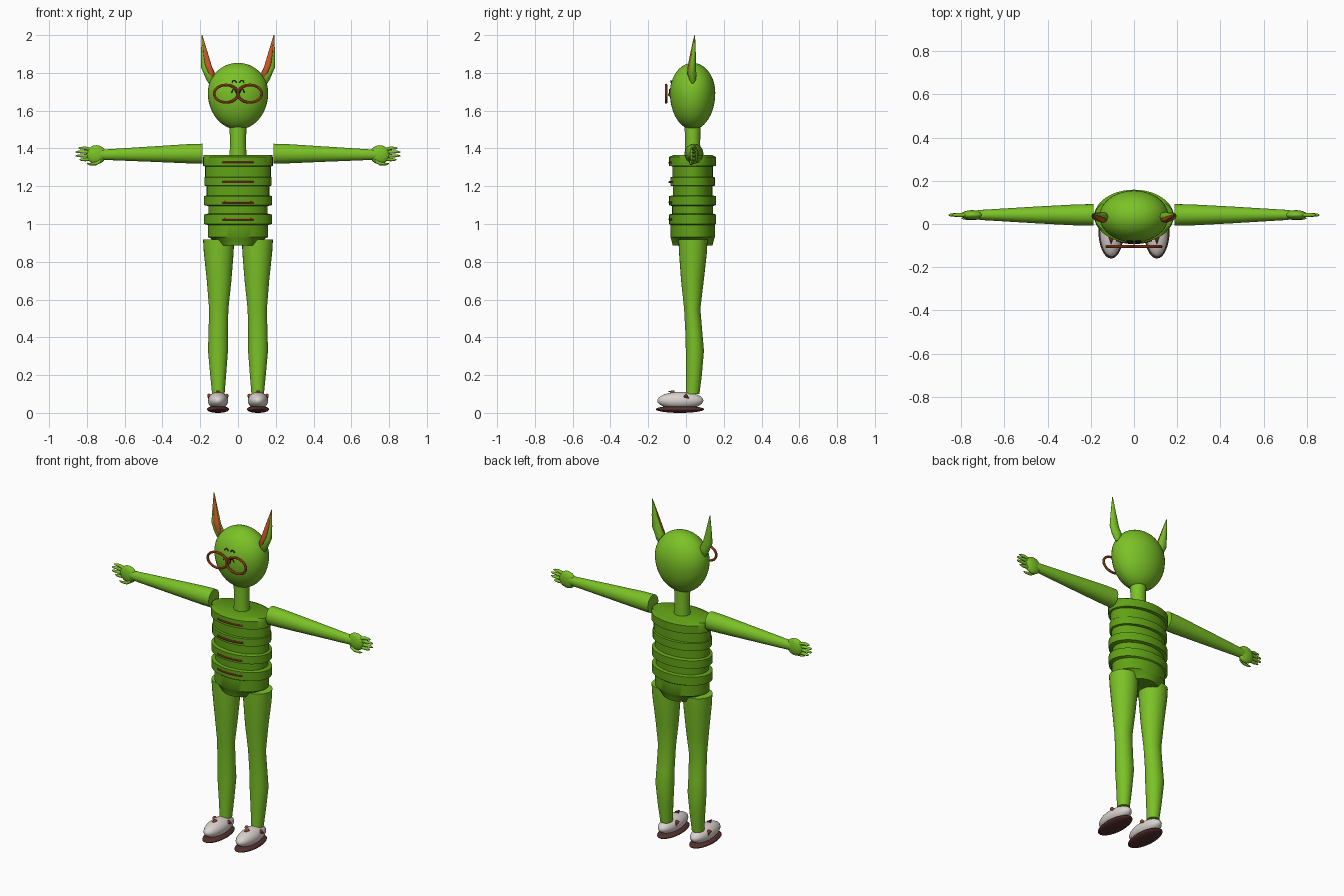
import bpy, bmesh
from math import sin, cos, pi, radians, sqrt
from mathutils import Vector

cube = bpy.data.objects.get("Cube")
if cube:
    bpy.data.objects.remove(cube, do_unlink=True)


def material(name, rgb):
    m = bpy.data.materials.new(name)
    m.use_nodes = True
    m.diffuse_color = (*rgb, 1)
    bsdf = next(n for n in m.node_tree.nodes if n.type == 'BSDF_PRINCIPLED')
    bsdf.inputs["Base Color"].default_value = (*rgb, 1)
    return m


green = material("leaf green", (0.2, 0.54, 0.02))
dark_green = material("dark green", (0.12, 0.36, 0.008))
orange = material("orange", (0.58, 0.1, 0.02))
rust = material("rust red", (0.3, 0.05, 0.025))
white = material("off white", (0.7, 0.65, 0.62))
brown = material("sole brown", (0.09, 0.03, 0.025))
black = material("near black", (0.012, 0.02, 0.01))


def finish(obj, mat):
    obj.data.materials.clear()
    obj.data.materials.append(mat)
    bpy.ops.object.select_all(action='DESELECT')
    obj.select_set(True)
    bpy.context.view_layer.objects.active = obj
    bpy.ops.object.shade_smooth_by_angle(angle=radians(40))
    return obj


def loft(name, rings, mat, axis='z', mirror=1, sides=28):
    """Skin elliptical rings (position, centre a, centre b, radius a, radius b)."""
    bm = bmesh.new()
    loops = []
    for t, a, b, ra, rb in rings:
        loop = []
        for i in range(sides):
            ang = 2 * pi * i / sides
            p, q = a + ra * cos(ang), b + rb * sin(ang)
            co = (p, q, t) if axis == 'z' else (t, p, q)
            loop.append(bm.verts.new((co[0] * mirror, co[1], co[2])))
        loops.append(loop)
    for low, high in zip(loops, loops[1:]):
        for i in range(sides):
            j = (i + 1) % sides
            bm.faces.new((low[i], low[j], high[j], high[i]))
    bm.faces.new(loops[0])
    bm.faces.new(loops[-1])
    bmesh.ops.recalc_face_normals(bm, faces=bm.faces)
    mesh = bpy.data.meshes.new(name)
    bm.to_mesh(mesh)
    bm.free()
    obj = bpy.data.objects.new(name, mesh)
    bpy.context.collection.objects.link(obj)
    return finish(obj, mat)


def ellipsoid(name, centre, radii, mat):
    bpy.ops.mesh.primitive_uv_sphere_add(segments=32, ring_count=18, location=centre)
    obj = bpy.context.object
    obj.name = name
    obj.scale = radii
    return finish(obj, mat)


def tube(name, points, radius, mat, closed=False):
    curve = bpy.data.curves.new(name, 'CURVE')
    curve.dimensions = '3D'
    curve.bevel_depth = radius
    curve.bevel_resolution = 2
    curve.use_fill_caps = True
    spline = curve.splines.new('POLY')
    spline.points.add(len(points) - 1)
    for point, co in zip(spline.points, points):
        point.co = (*co, 1)
    spline.use_cyclic_u = closed
    obj = bpy.data.objects.new(name, curve)
    bpy.context.collection.objects.link(obj)
    bpy.ops.object.select_all(action='DESELECT')
    obj.select_set(True)
    bpy.context.view_layer.objects.active = obj
    bpy.ops.object.convert(target='MESH')
    return finish(bpy.context.object, mat)


def cone(name, base, tip, radius, mat):
    axis = Vector(tip) - Vector(base)
    bpy.ops.mesh.primitive_cone_add(vertices=10, radius1=radius, radius2=0, depth=axis.length,
                                    location=(Vector(base) + Vector(tip)) / 2)
    obj = bpy.context.object
    obj.name = name
    obj.rotation_euler = axis.to_track_quat('Z', 'Y').to_euler()
    return finish(obj, mat)


MID = 0.035  # depth of the body's centre line

# Egg-shaped head and neck
head = []
for k in range(25):
    c = cos(pi * (1 - k / 24))
    r = max(sqrt(max(1 - c * c, 0)), 0.01)
    head.append((1.695 + c * (0.158 if c > 0 else 0.195), 0, MID, 0.16 * r, 0.12 * r))
loft("head", head, green, sides=40)
loft("neck", [(1.34, 0, MID, 0.046, 0.043), (1.43, 0, MID, 0.042, 0.04),
              (1.54, 0, MID, 0.046, 0.043)], green)

# Ribbed torso: each rib is (bottom, top, half width, half depth)
ribs = [(0.93, 0.995, 0.16, 0.118), (1.0, 1.05, 0.18, 0.124), (1.055, 1.095, 0.157, 0.108),
        (1.1, 1.147, 0.18, 0.124), (1.152, 1.2, 0.166, 0.104), (1.203, 1.247, 0.177, 0.118),
        (1.25, 1.305, 0.174, 0.107), (1.308, 1.355, 0.184, 0.124)]
profile = [(0.885, 0, MID, 0.105, 0.105), (0.925, 0, MID, 0.145, 0.115)]
for low, high, w, d in ribs:
    profile += [(low, 0, MID, w, d), (high, 0, MID, w, d)]
profile.append((1.366, 0, MID, 0.183, 0.1))
loft("torso", profile, dark_green, sides=40)

# Thin stripes across the chest
for n, z in enumerate((1.325, 1.222, 1.115, 1.025)):
    arc = []
    for k in range(13):
        x = -0.082 + 0.164 * k / 12
        arc.append((x, MID - 0.122 * sqrt(1 - (x / 0.181) ** 2), z))
    tube(f"chest_stripe_{n + 1}", arc, 0.006, rust)

# Face: spectacles, brows, nose
for side, s in (("left", 1), ("right", -1)):
    ring = [(s * 0.063 + 0.063 * cos(a * pi / 20), -0.105, 1.69 + 0.046 * sin(a * pi / 20))
            for a in range(40)]
    tube(f"{side}_spectacle_rim", ring, 0.007, orange, True)
    tube(f"{side}_brow", [(s * (0.02 + 0.012 * cos(a)), -0.08, 1.748 + 0.012 * sin(a))
                          for a in (0, pi / 4, pi / 2, pi * 0.75, pi)], 0.003, black)
    tube(f"{side}_face_line", [(s * x, -0.087, z) for x, z in
                               ((0.034, 1.695), (0.026, 1.712), (0.014, 1.708), (0.008, 1.69))],
         0.003, black)
ellipsoid("nose", (0, -0.087, 1.685), (0.009, 0.008, 0.009), rust)

for side, s in (("left", 1), ("right", -1)):
    # Pointed ear with a coloured inside
    loft(f"{side}_ear", [(1.745, 0.15, MID, 0.006, 0.006), (1.765, 0.145, MID, 0.023, 0.018),
                         (1.79, 0.148, 0.033, 0.031, 0.022), (1.83, 0.167, 0.034, 0.029, 0.019),
                         (1.9, 0.178, 0.04, 0.018, 0.012), (2.0, 0.19, 0.046, 0.002, 0.002)],
         green, mirror=s)
    loft(f"{side}_inner_ear", [(1.775, 0.137, 0.022, 0.006, 0.008),
                               (1.8, 0.143, 0.02, 0.017, 0.014),
                               (1.84, 0.158, 0.023, 0.018, 0.013),
                               (1.9, 0.171, 0.031, 0.013, 0.009),
                               (1.985, 0.187, 0.043, 0.003, 0.003)], orange, mirror=s)

    # Arm, palm, fingers and thumb
    loft(f"{side}_arm", [(0.188, 0.042, 1.372, 0.05, 0.053), (0.26, 0.042, 1.372, 0.049, 0.051),
                         (0.45, 0.042, 1.37, 0.039, 0.041), (0.7, 0.042, 1.367, 0.024, 0.028),
                         (0.74, 0.042, 1.367, 0.02, 0.026)], green, 'x', s)
    ellipsoid(f"{side}_palm", (s * 0.75, 0.042, 1.367), (0.052, 0.022, 0.05), green)
    for n, (z, reach) in enumerate(((0.031, 0.845), (0.012, 0.86), (-0.008, 0.86), (-0.027, 0.84))):
        root, tip = 1.367 + z * 0.8, 1.369 + z * 1.05
        loft(f"{side}_finger_{n + 1}", [(0.77, 0.042, root, 0.01, 0.01),
                                        (0.81, 0.042, tip, 0.01, 0.009),
                                        (reach - 0.01, 0.042, tip, 0.007, 0.006),
                                        (reach, 0.042, tip, 0.002, 0.002)],
             green, 'x', s, 12)
    loft(f"{side}_thumb", [(0.725, 0.03, 1.335, 0.01, 0.01), (0.75, 0.028, 1.32, 0.01, 0.009),
                           (0.785, 0.026, 1.317, 0.006, 0.006), (0.8, 0.026, 1.32, 0.002, 0.002)],
         green, 'x', s, 12)

    # Leg
    loft(f"{side}_leg", [(0.1, 0.104, 0.035, 0.033, 0.036), (0.2, 0.105, 0.042, 0.042, 0.042),
                         (0.33, 0.106, 0.047, 0.053, 0.048), (0.42, 0.105, 0.042, 0.051, 0.045),
                         (0.55, 0.102, 0.033, 0.051, 0.043), (0.7, 0.1, 0.034, 0.065, 0.06),
                         (0.85, 0.102, 0.037, 0.079, 0.074), (0.918, 0.103, 0.037, 0.082, 0.077)],
         green, mirror=s)

    # Shoe with sole and small trims
    ellipsoid(f"{side}_shoe", (s * 0.106, -0.03, 0.065), (0.053, 0.122, 0.046), white)
    ellipsoid(f"{side}_sole", (s * 0.106, -0.032, 0.019), (0.059, 0.128, 0.019), brown)
    cone(f"{side}_shoe_lace", (s * 0.106, -0.062, 0.108), (s * 0.106, -0.095, 0.115), 0.012, rust)
    for edge in (-1, 1):
        cone(f"{side}_shoe_trim_{edge + 2}", (s * 0.106 + edge * 0.045, -0.005, 0.092),
             (s * 0.106 + edge * 0.053, 0.018, 0.075), 0.012, rust)
